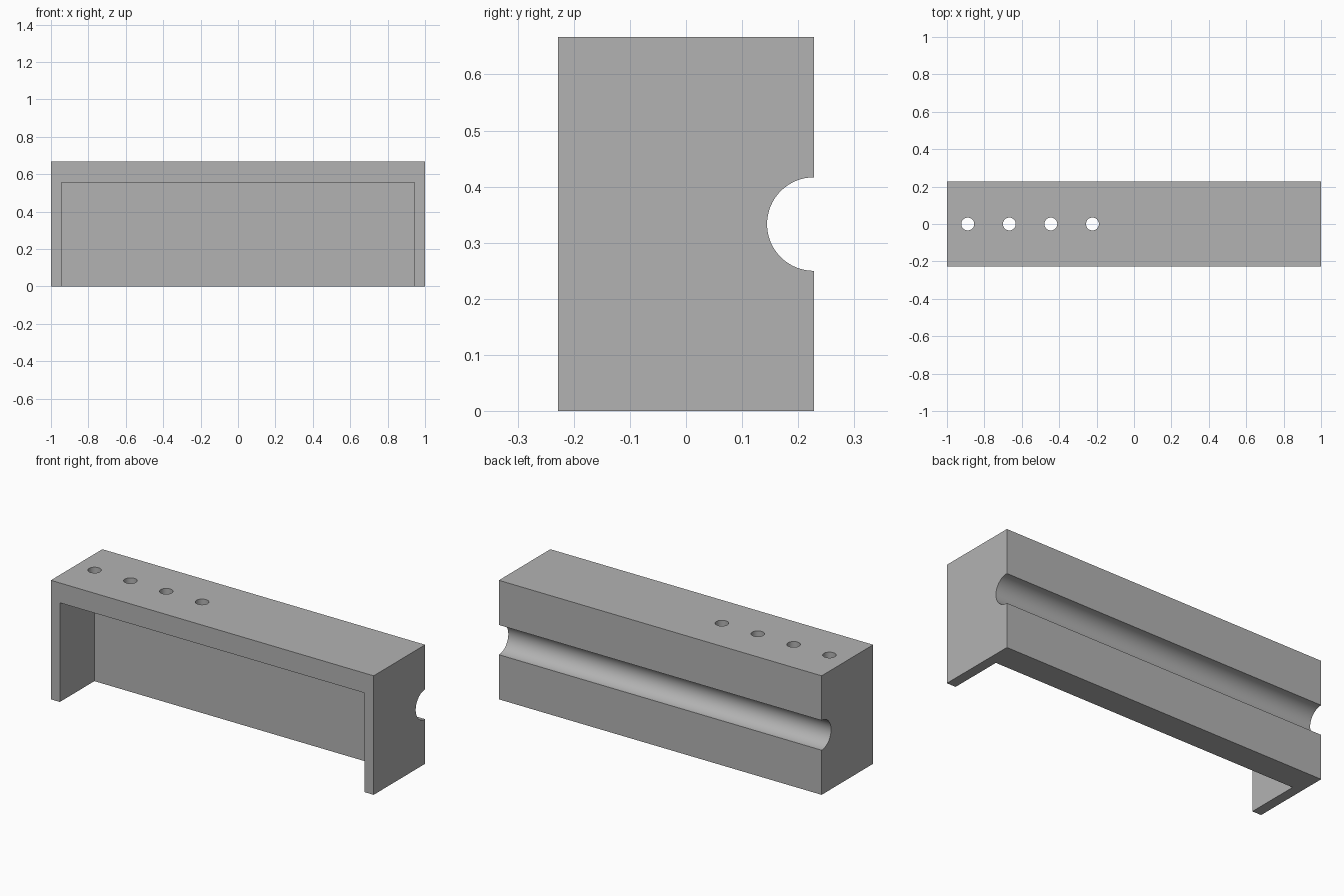
import bpy
import math

cube = bpy.data.objects.get("Cube")
if cube:
    bpy.data.objects.remove(cube, do_unlink=True)

UNIT = 1 / 18            # design grid: the bracket is 36 units long
LENGTH, DEPTH, HEIGHT = 36 * UNIT, 8.2 * UNIT, 12 * UNIT
SIDE, TOP, RECESS = UNIT, 2 * UNIT, 5.5 * UNIT

grey = bpy.data.materials.new("plain grey")
grey.use_nodes = True
colour = (0.45, 0.45, 0.45, 1)
grey.diffuse_color = colour
grey.node_tree.nodes["Principled BSDF"].inputs["Base Color"].default_value = colour


def box(name, low, high):
    """Box between two corners."""
    bpy.ops.mesh.primitive_cube_add(size=1)
    obj = bpy.context.object
    obj.name = name
    obj.location = [(a + b) / 2 for a, b in zip(low, high)]
    obj.scale = [b - a for a, b in zip(low, high)]
    bpy.ops.object.transform_apply(location=True, rotation=True, scale=True)
    obj.data.materials.append(grey)
    return obj


def rod(name, radius, length, location, rotation=(0, 0, 0), sides=32):
    """Cylinder used as a cutter."""
    bpy.ops.mesh.primitive_cylinder_add(vertices=sides, radius=radius, depth=length,
                                        location=location, rotation=rotation)
    obj = bpy.context.object
    obj.name = name
    obj.data.materials.append(grey)
    return obj


def cut(target, cutter):
    """Subtract the cutter and discard it."""
    cutter.hide_render = True
    mod = target.modifiers.new(cutter.name, "BOOLEAN")
    mod.operation = "DIFFERENCE"
    mod.solver = "EXACT"
    mod.object = cutter
    bpy.context.view_layer.objects.active = target
    bpy.ops.object.modifier_apply(modifier=mod.name)
    bpy.data.objects.remove(cutter, do_unlink=True)


# Solid block
body = box("bracket_body", (-LENGTH / 2, -DEPTH / 2, 0), (LENGTH / 2, DEPTH / 2, HEIGHT))

# Recess open to the front and the bottom
cut(body, box("recess_cutter",
              (-LENGTH / 2 + SIDE, -DEPTH, -HEIGHT),
              (LENGTH / 2 - SIDE, -DEPTH / 2 + RECESS, HEIGHT - TOP)))

# Half-round groove along the back
cut(body, rod("groove_cutter", 1.5 * UNIT, LENGTH * 1.2, (0, DEPTH / 2, HEIGHT / 2),
              (0, math.pi / 2, 0), 64))

# Row of round holes through the top
for i in range(4):
    cut(body, rod(f"hole_cutter_{i + 1}", 0.62 * UNIT, TOP * 2,
                  ((-16 + 4 * i) * UNIT, 0, HEIGHT - TOP / 2)))

# Smooth curved walls, crisp edges
bpy.ops.object.select_all(action="DESELECT")
body.select_set(True)
bpy.context.view_layer.objects.active = body
bpy.ops.object.shade_smooth_by_angle(angle=math.radians(30))
